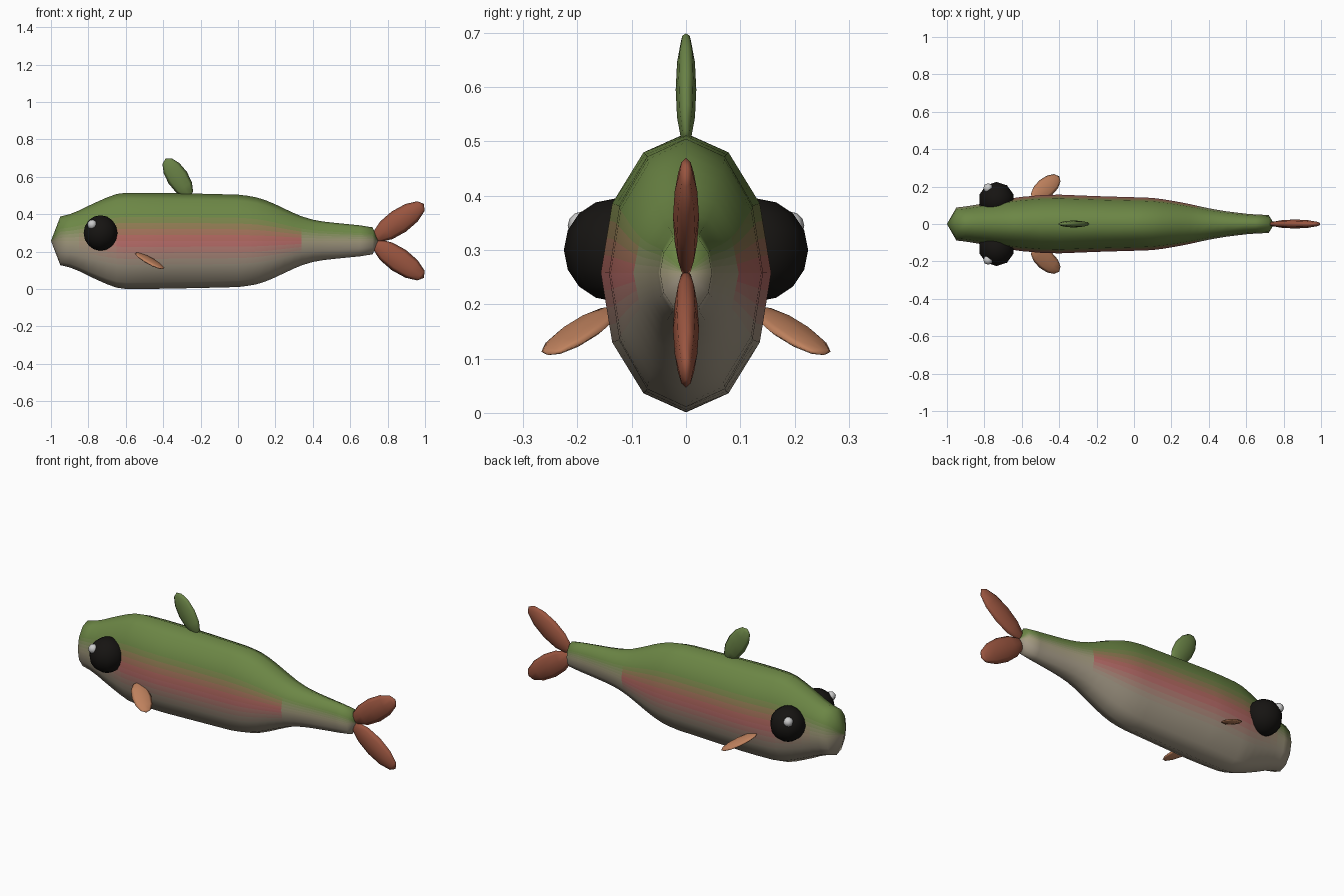
import bpy, bmesh
from math import sin, cos, radians, floor
from mathutils import Vector, Matrix

if "Cube" in bpy.data.objects:
    bpy.data.objects.remove(bpy.data.objects["Cube"])

def material(name, rgb):
    m = bpy.data.materials.get(name) or bpy.data.materials.new(name)
    m.diffuse_color = (*rgb, 1)
    m.use_nodes = True
    m.node_tree.nodes["Principled BSDF"].inputs["Base Color"].default_value = m.diffuse_color
    return m

def mix(a, b, t):
    return tuple(p + (q - p) * t for p, q in zip(a, b))

GREEN, PINK = (.15, .24, .06), (.50, .13, .13)
BEIGE, BELLY = (.36, .32, .20), (.37, .32, .24)
MID = .258

# Body: twelve-sided elliptical rings (x, half height, half width)
rings = [(-.95, .13, .088), (-.9, .142, .094), (-.85, .162, .102), (-.8, .187, .111),
         (-.75, .21, .12), (-.7, .232, .129), (-.65, .25, .138), (-.6, .257, .145),
         (-.5, .257, .154), (-.4, .256, .157), (-.2, .252, .149), (0, .247, .143),
         (.05, .241, .142), (.1, .232, .139), (.15, .216, .133), (.2, .195, .125),
         (.25, .171, .116), (.3, .148, .106), (.34, .131, .097), (.4, .113, .084),
         (.45, .104, .075), (.5, .098, .067), (.6, .088, .055), (.65, .083, .051),
         (.72, .072, .048)]

# Side facets are split into narrow strips for the colour fade
half = [0, 30] + [60 + 7.5 * i for i in range(9)] + [150]
angles = half + [360 - a for a in reversed(half[1:])]
angles.insert(len(half), 180)

def ring_point(x, h, w, a):
    k = floor(a / 30) * 30
    t = (a - k) / 30
    p, q = [Vector((x, w * sin(radians(b)), MID + h * cos(radians(b)))) for b in (k, k + 30)]
    return p.lerp(q, t)

def body_colour(x, a):
    a = min(a, 360 - a)
    pink = max(0, min(1, (x + .88) / .25)) if x < .34 else 0
    side = mix(BEIGE, PINK, round(pink * 5) / 5)
    if a < 60:
        return GREEN
    if a < 90:
        return mix(GREEN, side, (a - 60) / 30)
    return mix(side, BELLY, min(1, (a - 90) / 30))

bm = bmesh.new()
rows, normals = [], []
for i, (x, h, w) in enumerate(rings):
    p, q = rings[max(i - 1, 0)], rings[min(i + 1, len(rings) - 1)]
    dh, dw = (q[1] - p[1]) / (q[0] - p[0]), (q[2] - p[2]) / (q[0] - p[0])
    row = []
    for a in angles:
        s, c = sin(radians(a)), cos(radians(a))
        n = Vector((0, s / w, c / h)).normalized()
        n.x = -(dw * s * n.y + dh * c * n.z)
        if i == 0:
            n.x -= .7
        if i == len(rings) - 1:
            n.x += .7
        normals.append(n.normalized())
        row.append(bm.verts.new(ring_point(x, h, w, a)))
    rows.append(row)
nose = bm.verts.new((-1, 0, MID))
tail_tip = bm.verts.new((.75, 0, MID))
normals += [Vector((-1, 0, 0)), Vector((1, 0, 0))]

mesh = bpy.data.meshes.new("body")
slots = {}
def add_face(verts, x, a):
    f = bm.faces.new(verts)
    f.smooth = True
    key = tuple(round(c, 3) for c in body_colour(x, a))
    if key not in slots:
        slots[key] = len(slots)
        mesh.materials.append(material("skin_%d" % slots[key], key))
    f.material_index = slots[key]

n = len(angles)
for j in range(n):
    k = (j + 1) % n
    a = (angles[j] + (angles[k] or 360)) / 2
    for i in range(len(rows) - 1):
        x = (rings[i][0] + rings[i + 1][0]) / 2
        add_face((rows[i][j], rows[i + 1][j], rows[i + 1][k], rows[i][k]), x, a)
    add_face((nose, rows[0][j], rows[0][k]), -1, a)
    add_face((tail_tip, rows[-1][k], rows[-1][j]), .75, a)
bmesh.ops.recalc_face_normals(bm, faces=bm.faces)
bm.to_mesh(mesh)
bm.free()
mesh.normals_split_custom_set_from_vertices(normals)
bpy.context.collection.objects.link(bpy.data.objects.new("body", mesh))

# Smooth low-poly ellipsoid, long axis and width direction given
def ellipsoid(name, centre, size, mat, axis=(0, 0, 1), width=(1, 0, 0), seg=8, ring=6):
    z = Vector(axis).normalized()
    x = Vector(width)
    x = (x - z * x.dot(z)).normalized()
    y = z.cross(x)
    m = Matrix((x, y, z)).transposed().to_4x4()
    me = bpy.data.meshes.new(name)
    b = bmesh.new()
    bmesh.ops.create_uvsphere(b, u_segments=seg, v_segments=ring, radius=1)
    b.transform(Matrix.Translation(centre) @ m @ Matrix.Diagonal((*size, 1)))
    for f in b.faces:
        f.smooth = True
    b.to_mesh(me)
    b.free()
    me.materials.append(mat)
    bpy.context.collection.objects.link(bpy.data.objects.new(name, me))

black = material("eye_black", (.008, .007, .006))
white = material("glint_white", (.85, .85, .85))
rust = material("tail_rust", (.32, .09, .05))
orange = material("fin_orange", (.52, .22, .11))
fin_green = material("fin_green", (.14, .22, .06))

# Dorsal fin
ellipsoid("dorsal_fin", (-.322, 0, .595), (.058, .019, .122), fin_green,
          axis=(-.13, 0, .2), width=(1, 0, 0))

# Forked tail, upper and lower lobes
for side, s in (("upper", 1), ("lower", -1)):
    ellipsoid("tail_fin_" + side, (.86, 0, MID + s * .103), (.066, .024, .165), rust,
              axis=(.82, 0, s * .57), width=(0, 0, 1))

# Eyes, glints and pectoral fins on both sides
for side, s in (("right", -1), ("left", 1)):
    ellipsoid("eye_" + side, (-.735, s * .13, .3), (.095, .095, .095), black, seg=10, ring=8)
    ellipsoid("eye_glint_" + side, (-.78, s * .192, .345), (.026, .026, .026), white)
    ellipsoid("pectoral_fin_" + side, (-.472, s * .194, .151), (.052, .012, .104), orange,
              axis=(.13, s * .11, -.08), width=(-.64, s * .76, 0))
